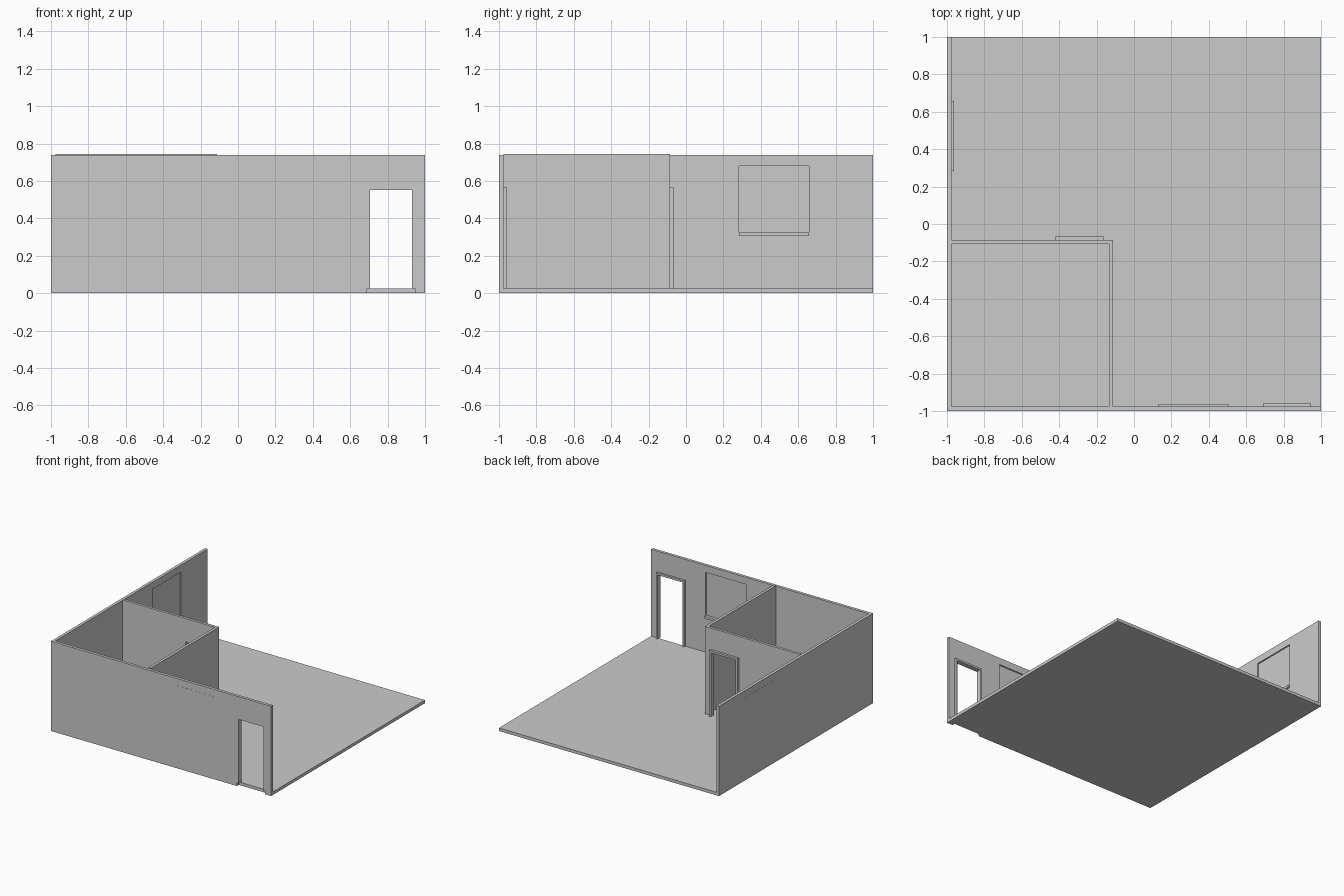
import bpy
import bmesh

if "Cube" in bpy.data.objects:
    bpy.data.objects.remove(bpy.data.objects["Cube"])


def prism(name, pts, axis, a, b):
    """Extrude a 2D outline between a and b along x, y or z."""
    def place(u, v, w):
        return {"x": (w, u, v), "y": (u, w, v), "z": (u, v, w)}[axis]
    bm = bmesh.new()
    low = [bm.verts.new(place(u, v, a)) for u, v in pts]
    high = [bm.verts.new(place(u, v, b)) for u, v in pts]
    bm.faces.new(low)
    bm.faces.new(high)
    n = len(pts)
    for i in range(n):
        j = (i + 1) % n
        bm.faces.new((low[i], low[j], high[j], high[i]))
    bmesh.ops.recalc_face_normals(bm, faces=bm.faces)
    mesh = bpy.data.meshes.new(name)
    bm.to_mesh(mesh)
    bm.free()
    ob = bpy.data.objects.new(name, mesh)
    bpy.context.collection.objects.link(ob)
    return ob


def box(name, axis, u0, u1, v0, v1, a, b):
    return prism(name, [(u0, v0), (u1, v0), (u1, v1), (u0, v1)], axis, a, b)


def cut(wall, axis, u0, u1, v0, v1, a, b):
    """Cut a rectangular opening through a wall."""
    c = box(wall.name + "_cutter", axis, u0, u1, v0, v1, a, b)
    c.hide_render = True
    c.hide_set(True)
    m = wall.modifiers.new("opening", "BOOLEAN")
    m.operation = "DIFFERENCE"
    m.solver = "EXACT"
    m.object = c


def door(name, wall, u0, u1, y0, y1, base):
    """Doorway along y with a U-shaped frame that stands proud at y1."""
    top, t = 0.567, 0.016
    cut(wall, "y", u0, u1, base, top, y0 - 0.05, y1 + 0.05)
    prism(name, [(u0, FLOOR), (u0, top), (u1, top), (u1, FLOOR),
                 (u1 - t, FLOOR), (u1 - t, top - t),
                 (u0 + t, top - t), (u0 + t, FLOOR)], "y", y0, y1)


def window(name, wall, axis, u0, u1):
    """Recessed pane near the outer face, with a sill inside."""
    z0, z1, sill = 0.305, 0.68, 0.325
    cut(wall, axis, u0, u1, z0, z1, -1.05, -0.93)
    prism(name + "_pane", [(u0, sill), (u1, sill), (u1, z1), (u0, z1)],
          axis, -1.001, -0.987)
    box(name + "_sill", axis, u0, u1, z0, sill, -1.001, -0.963)


FLOOR, IN = 0.025, -0.976

# Floor slab
box("floor", "z", IN, 1, IN, 1, 0, FLOOR)

# Outer walls along the front and left
outer = prism("outer_walls", [(-1, -1), (1, -1), (1, IN), (IN, IN), (IN, 1), (-1, 1)],
              "z", 0, 0.738)

# Partition around the small room
inner = prism("partition_walls", [(IN, -0.085), (-0.112, -0.085), (-0.112, IN),
                                  (-0.134, IN), (-0.134, -0.107), (IN, -0.107)],
              "z", FLOOR, 0.743)

# Doorways
door("front_door_frame", outer, 0.69, 0.946, -1, -0.96, -0.05)
door("inner_door_frame", inner, -0.42, -0.164, -0.107, -0.066, -0.05)

# Windows
window("front_window", outer, "y", 0.132, 0.505)
window("side_window", outer, "x", 0.284, 0.657)
